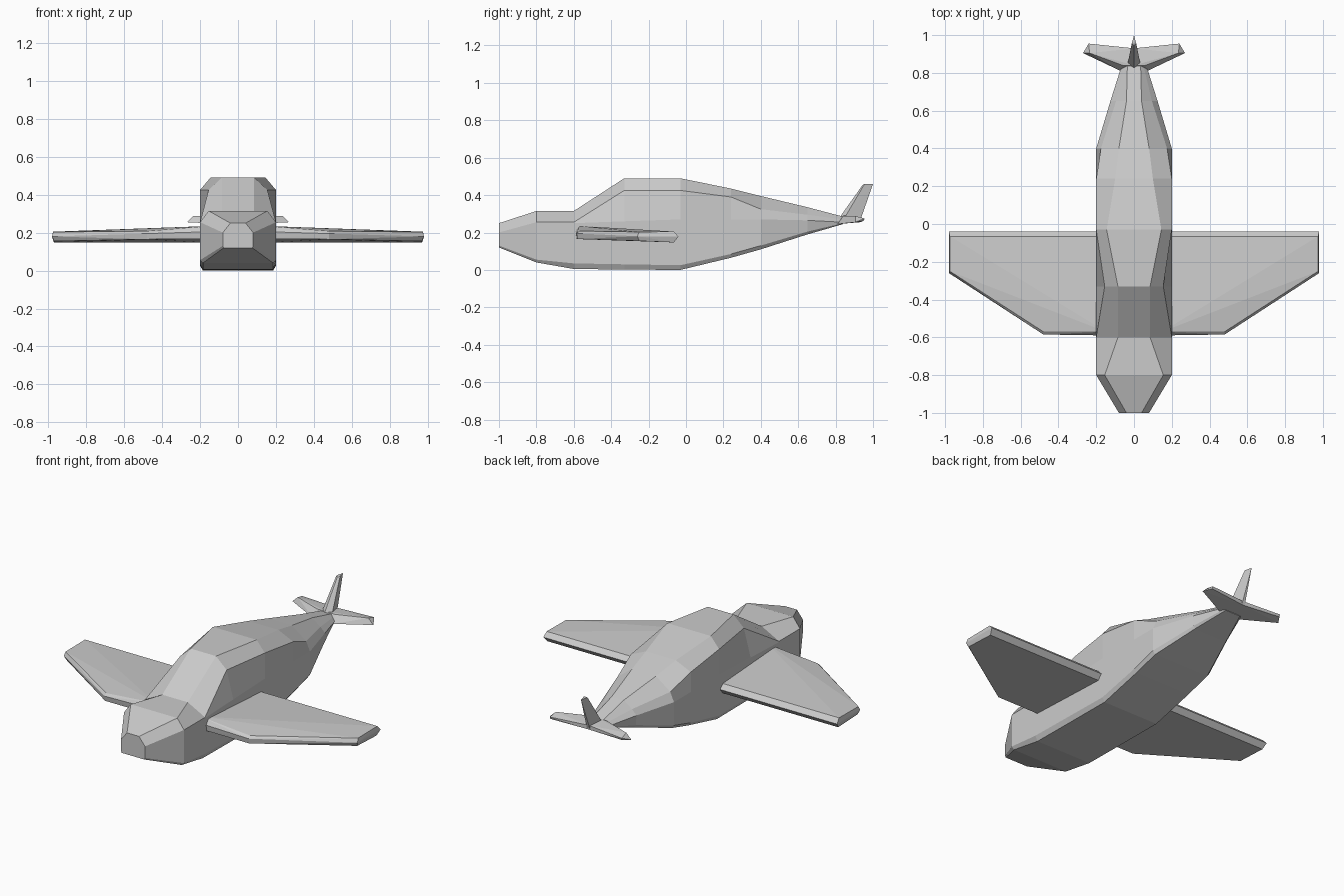
import bpy, bmesh


def finish(name, bm):
    bmesh.ops.recalc_face_normals(bm, faces=bm.faces)
    mesh = bpy.data.meshes.new(name)
    bm.to_mesh(mesh)
    bm.free()
    obj = bpy.data.objects.new(name, mesh)
    bpy.context.collection.objects.link(obj)
    return obj


def hull(name, points, mirror=False):
    """Faceted convex part, optionally mirrored across x = 0."""
    bm = bmesh.new()
    for p in points:
        bm.verts.new(p)
    bmesh.ops.convex_hull(bm, input=bm.verts[:])
    bmesh.ops.dissolve_limit(bm, angle_limit=0.01, verts=bm.verts[:], edges=bm.edges[:])
    obj = finish(name, bm)
    if mirror:
        mod = obj.modifiers.new("mirror", "MIRROR")
        mod.use_mirror_merge = False
    return obj


# Fuselage: half sections (x, z) from roof edge to belly edge at each y
sections = {
    -1.00: [(.04, .25), (.08, .20), (.08, .18), (.08, .13), (.075, .12)],
    -0.80: [(.155, .315), (.20, .255), (.20, .25), (.20, .055), (.185, .04)],
    -0.60: [(.085, .315), (.20, .255), (.20, .25), (.20, .035), (.185, .005)],
    -0.33: [(.085, .49), (.155, .425), (.20, .26), (.20, .03), (.185, .002)],
    -0.03: [(.145, .49), (.20, .425), (.20, .27), (.20, .025), (.185, .0)],
    0.24: [(.10, .435), (.20, .39), (.20, .27), (.20, .085), (.185, .065)],
    0.40: [(.08, .395), (.175, .325), (.20, .27), (.20, .13), (.185, .11)],
    0.65: [(.04, .335), (.095, .295), (.125, .265), (.12, .205), (.11, .19)],
    0.84: [(.035, .285), (.05, .27), (.065, .255), (.06, .25), (.05, .245)],
}
bm = bmesh.new()
rings = []
for y, half in sections.items():
    full = half + [(-x, z) for x, z in reversed(half)]
    rings.append([bm.verts.new((x, y, z)) for x, z in full])
for a, b in zip(rings, rings[1:]):
    for i in range(len(a)):
        j = (i + 1) % len(a)
        bm.faces.new((a[i], a[j], b[j], b[i]))
bm.faces.new(rings[0])
bm.faces.new(rings[-1])
finish("fuselage", bm)

# Wings: bevelled slabs with a swept outer leading edge
hull("wings", [
    # top outline
    (.15, -.57, .235), (.48, -.57, .208), (.975, -.25, .203), (.975, -.065, .205), (.15, -.065, .205),
    # edge ridge
    (.15, -.59, .205), (.48, -.585, .195), (.98, -.26, .18), (.98, -.04, .178), (.15, -.04, .178),
    # bottom outline
    (.15, -.585, .168), (.48, -.58, .165), (.97, -.25, .155), (.97, -.065, .147), (.15, -.065, .147),
], mirror=True)

# Tailplane
hull("tailplane", [
    (0, .84, .29), (.06, .84, .288), (.235, .905, .288), (.24, .955, .275), (0, .93, .28),
    (0, .81, .245), (.07, .81, .245), (.27, .905, .255), (.24, .95, .262), (0, .93, .255),
], mirror=True)

# Tail fin
hull("tail_fin", [
    (-.035, .84, .265), (.035, .84, .265), (0, .81, .265), (-.01, .93, .26), (.01, .93, .26),
    (-.012, .955, .46), (.012, .955, .46), (0, .945, .455), (0, 1.0, .46),
])
